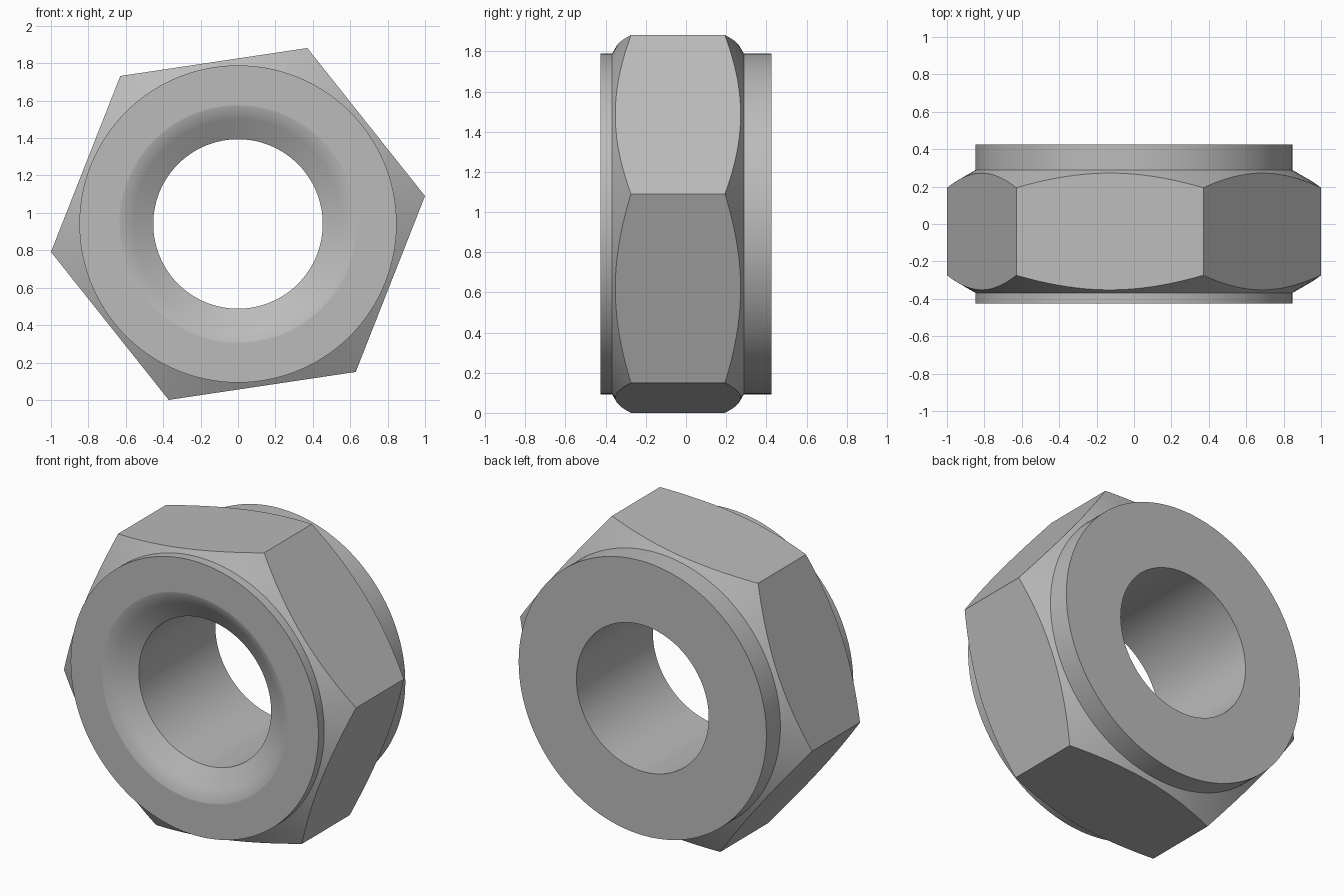
import bpy, bmesh, math

cube = bpy.data.objects.get("Cube")
if cube:
    bpy.data.objects.remove(cube, do_unlink=True)

STEPS = 120                      # divisible by six so corners land on a step
CORNER = 1.011                   # hexagon corner radius
APOTHEM = CORNER * math.cos(math.pi / 6)
TURN = math.radians(8.5)         # roll of the hexagon about the bore
COLLAR = 0.848
BORE = 0.453
MOUTH = 0.63
HALF = 0.425
SLOPE = math.tan(math.pi / 6)    # all chamfers are 30 degrees
AXIS_Z = CORNER * math.sin(TURN + math.pi / 3)


def hex_radius(angle):
    """Distance from the axis to the hexagon side at this angle."""
    local = angle % (math.pi / 3) - math.pi / 6
    return APOTHEM / math.cos(local)


def section(angle):
    """Closed (radius, y) outline of the nut wall at this angle."""
    r = hex_radius(angle)
    drop = (r - COLLAR) * SLOPE
    return [
        (BORE, -HALF + (MOUTH - BORE) * SLOPE),   # countersunk mouth
        (0.56, -HALF + (MOUTH - 0.56) * SLOPE),
        (MOUTH, -HALF),
        (MOUTH + 0.008, -HALF),
        (COLLAR, -HALF),                          # front collar
        (COLLAR, -0.368),
        (r, -0.368 + drop),                       # chamfered hexagon
        (r, 0.288 - drop),
        (COLLAR, 0.288),                          # back collar
        (COLLAR, HALF),
        (BORE, HALF),                             # bore
    ]


# Sweep the changing section around the bore
bm = bmesh.new()
rings = []
for i in range(STEPS):
    a = math.tau * i / STEPS
    c, s = math.cos(a + TURN), math.sin(a + TURN)
    rings.append([bm.verts.new((r * c, y, AXIS_Z + r * s)) for r, y in section(a)])
for i, ring in enumerate(rings):
    after = rings[(i + 1) % STEPS]
    for j in range(len(ring)):
        k = (j + 1) % len(ring)
        bm.faces.new((ring[j], ring[k], after[k], after[j]))
bmesh.ops.recalc_face_normals(bm, faces=bm.faces)
mesh = bpy.data.meshes.new("hex_nut")
bm.to_mesh(mesh)
bm.free()

# Plain grey metal
steel = bpy.data.materials.new("grey_steel")
steel.use_nodes = True
grey = (0.5, 0.5, 0.5, 1.0)
steel.diffuse_color = grey
steel.node_tree.nodes["Principled BSDF"].inputs["Base Color"].default_value = grey
mesh.materials.append(steel)

nut = bpy.data.objects.new("hex_nut", mesh)
bpy.context.collection.objects.link(nut)
bpy.ops.object.select_all(action="DESELECT")
nut.select_set(True)
bpy.context.view_layer.objects.active = nut
bpy.ops.object.shade_smooth_by_angle(angle=math.radians(40))
